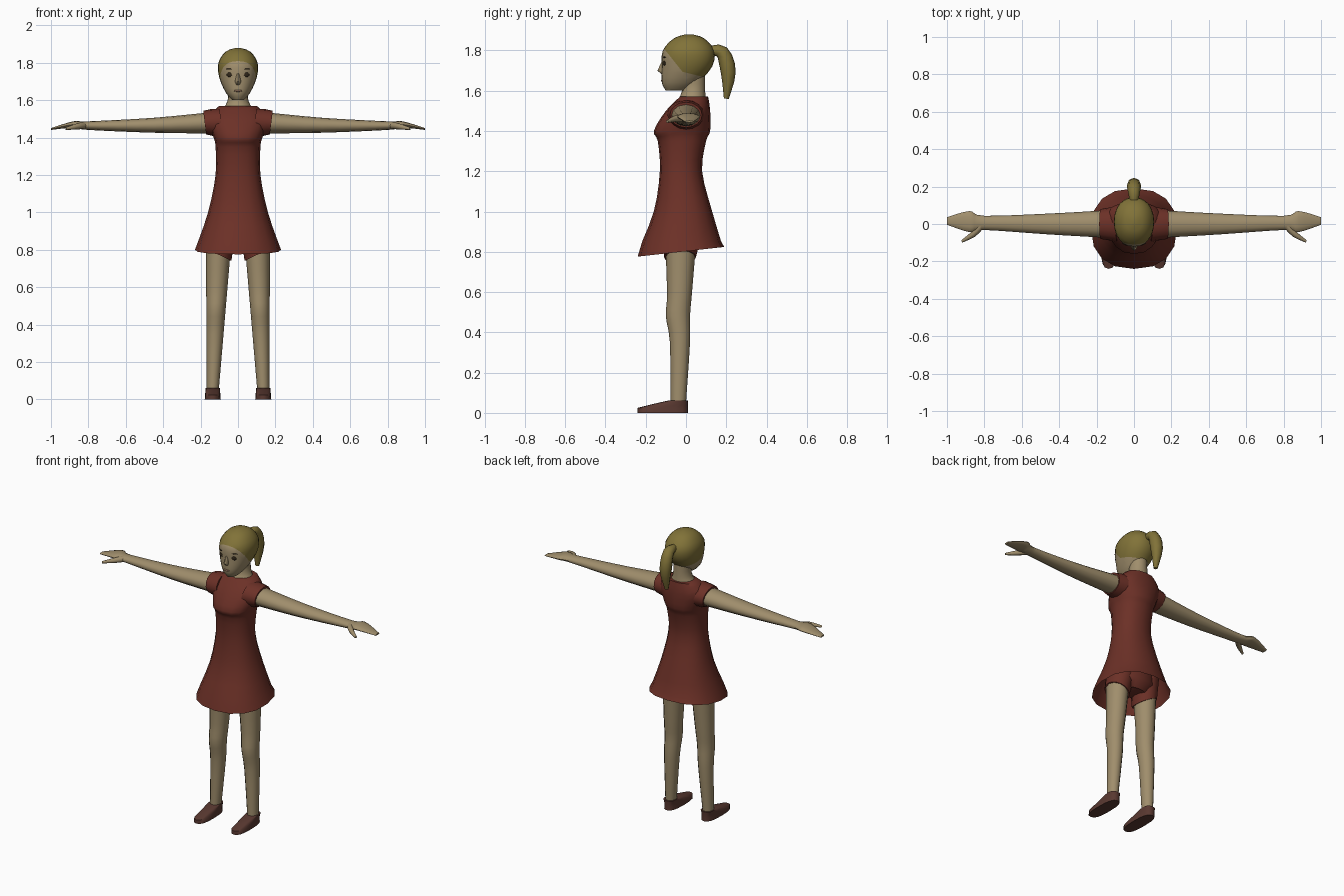
import bpy
import bmesh
import math
from mathutils import Vector

cube = bpy.data.objects.get("Cube")
if cube:
    bpy.data.objects.remove(cube)


def material(name, red, green, blue):
    mat = bpy.data.materials.new(name)
    mat.use_nodes = True
    colour = (red, green, blue, 1)
    mat.diffuse_color = colour
    mat.node_tree.nodes["Principled BSDF"].inputs["Base Color"].default_value = colour
    return mat


SKIN = material("skin", .35, .27, .15)
HAIR = material("blonde hair", .22, .17, .04)
CLOTH = material("dark red cloth", .15, .03, .02)
LEATHER = material("brown leather", .1, .04, .03)
DARK = material("dark brown", .03, .02, .01)
LIP = material("lip", .29, .17, .11)


def smooth_rows(rows, steps=3):
    """Pass a smooth spline through a few rows of measurements."""
    keys = [Vector(row) for row in rows]
    keys = [keys[0]] + keys + [keys[-1]]
    result = []
    for before, start, end, after in zip(keys, keys[1:], keys[2:], keys[3:]):
        leave, arrive = (end - before) / 2, (after - start) / 2
        for step in range(steps):
            t = step / steps
            ease = t * t * (3 - 2 * t)
            result.append(start.lerp(end, ease) + leave * t * (1 - t) ** 2
                          - arrive * t * t * (1 - t))
    return result + [keys[-1]]


def ring(centre, across, along, sides=16, power=1):
    """Closed ellipse around a centre; a power under one squares it off."""
    def bend(value):
        return math.copysign(abs(value) ** power, value)
    centre, across, along = Vector(centre), Vector(across), Vector(along)
    angles = [math.tau * i / sides for i in range(sides)]
    return [centre + across * bend(math.cos(a)) + along * bend(math.sin(a))
            for a in angles]


def level(z, width, front, back, x=0, tilt=(0, 0), **shape):
    """Horizontal cross-section from its half width, front y and back y."""
    return ring((x, (front + back) / 2, z), (width, 0, tilt[0]),
                (0, (back - front) / 2, tilt[1]), **shape)


def select_only(obj):
    bpy.ops.object.select_all(action="DESELECT")
    obj.select_set(True)
    bpy.context.view_layer.objects.active = obj


def finish(name, bm, *materials):
    mesh = bpy.data.meshes.new(name)
    bm.to_mesh(mesh)
    bm.free()
    obj = bpy.data.objects.new(name, mesh)
    bpy.context.collection.objects.link(obj)
    for mat in materials:
        mesh.materials.append(mat)
    select_only(obj)
    bpy.ops.object.shade_smooth_by_angle(angle=math.radians(50))


def skin_rings(rings, open_start=False):
    """Join consecutive rings with quads and close the ends."""
    bm = bmesh.new()
    loops = [[bm.verts.new(point) for point in points] for points in rings]
    for low, high in zip(loops, loops[1:]):
        for i in range(len(low)):
            bm.faces.new((low[i - 1], low[i], high[i], high[i - 1]))
    if not open_start:
        bm.faces.new(loops[0])
    bm.faces.new(loops[-1])
    bmesh.ops.recalc_face_normals(bm, faces=bm.faces)
    return bm


def loft(name, mat, rings, **options):
    finish(name, skin_rings(rings, **options), mat)


def tube(name, mat, rows):
    """Round tapering tube along rows of x, y, z and radius."""
    curve = bpy.data.curves.new(name, "CURVE")
    curve.dimensions = "3D"
    curve.bevel_depth = 1
    curve.bevel_resolution = 2
    curve.use_fill_caps = True
    path = smooth_rows(rows)
    spline = curve.splines.new("POLY")
    spline.points.add(len(path) - 1)
    for point, (x, y, z, radius) in zip(spline.points, path):
        point.co = (x, y, z, 1)
        point.radius = radius
    curve.materials.append(mat)
    obj = bpy.data.objects.new(name, curve)
    bpy.context.collection.objects.link(obj)
    select_only(obj)
    bpy.ops.object.convert(target="MESH")
    bpy.ops.object.shade_smooth_by_angle(angle=math.radians(50))


def blob(name, mat, centre, size, turn=0):
    """Small ellipsoid for a facial detail."""
    bpy.ops.mesh.primitive_uv_sphere_add(segments=12, ring_count=8, radius=1,
                                         location=centre, rotation=(0, 0, turn))
    obj = bpy.context.object
    obj.name = name
    obj.scale = size
    obj.data.materials.append(mat)
    bpy.ops.object.shade_smooth()


# Dress: flared skirt with a hem rising to the back, waist, bust, shoulders
profile = smooth_rows([(.8, .23, -.24, .19), (1, .16, -.16, .13), (1.2, .12, -.13, .08),
                       (1.35, .12, -.14, .1), (1.4, .13, -.16, .12),
                       (1.5, .16, -.1, .12), (1.57, .1, -.03, .11)])
hem = level(*profile[0], tilt=(0, .024), power=.85)
loft("dress", CLOTH, [hem] + [level(*row, power=.88) for row in profile[1:]],
     open_start=True)

# Seat of the shorts under the skirt
loft("shorts_seat", CLOTH, [level(.8, .09, -.07, .05), level(.85, .14, -.1, .09),
                            level(1, .14, -.12, .1)])

# Neck
loft("neck", SKIN, [level(*row) for row in smooth_rows(
    [(1.54, .09, -.05, .1), (1.6, .055, -.02, .095), (1.7, .055, -.03, .095)])])

# Head, cut along the hairline so that the hair has a clean edge
head = skin_rings([level(*row, sides=24, power=.93) for row in smooth_rows(
    [(1.6, .03, -.1, 0), (1.64, .065, -.12, .06), (1.72, .1, -.12, .13),
     (1.8, .105, -.115, .14), (1.86, .065, -.06, .09), (1.88, .01, 0, .03)])])
hairline = [(Vector((0, -.11, 1.81)), Vector((0, 1.25, 1))),
            (Vector((0, -.04, 1.7)), Vector((0, .25, 1)))]
for point, normal in hairline:
    bmesh.ops.bisect_plane(head, geom=head.verts[:] + head.edges[:] + head.faces[:],
                           plane_co=point, plane_no=normal)
for face in head.faces:
    middle = face.calc_center_median()
    face.material_index = int(all((middle - point).dot(normal) > 0
                                  for point, normal in hairline))
finish("head", head, SKIN, HAIR)

# Drooping ponytail
tube("ponytail", HAIR, [(0, .11, 1.8, .02), (0, .18, 1.79, .034),
                        (0, .21, 1.69, .037), (0, .2, 1.56, .012)])

# Nose and mouth
loft("nose", SKIN, [level(1.68, .012, -.12, -.1, sides=8),
                    level(1.7, .016, -.142, -.1, sides=8),
                    level(1.75, .007, -.118, -.1, sides=8)])
blob("mouth", LIP, (0, -.118, 1.65), (.022, .006, .006))

for side, s in (("left", 1), ("right", -1)):
    # Eye and brow
    blob(side + "_eye", DARK, (s * .046, -.108, 1.736), (.016, .005, .012), s * .35)
    blob(side + "_brow", DARK, (s * .047, -.108, 1.766), (.02, .004, .003), s * .35)

    # Cap sleeve with a rim leaning inward below the arm
    loft(side + "_sleeve", CLOTH, [
        ring((s * x, 0, 1.48), (0, depth, 0), (s * .008, 0, height))
        for x, depth, height in ((.09, .095, .075), (.14, .086, .072), (.178, .08, .063))])

    # Arm running into a flat mitten hand
    loft(side + "_arm", SKIN, [
        ring((s * x, y, z), (0, depth, 0), (0, 0, height), sides=12)
        for x, y, z, depth, height in smooth_rows([
            (.12, 0, 1.48, .075, .058), (.45, 0, 1.466, .056, .04),
            (.8, .006, 1.464, .038, .023), (.88, .013, 1.47, .056, .017),
            (1, .016, 1.446, .02, .005)], steps=4)])
    tube(side + "_thumb", SKIN, [(s * .82, -.01, 1.465, .02), (s * .86, -.055, 1.46, .016),
                                 (s * .92, -.093, 1.447, .007)])

    # Leg, leaning outward and narrowing to the ankle
    loft(side + "_leg", SKIN, [
        level(z, .03 + .045 * z, front, back, x=s * (.137 - .04 * z), sides=12)
        for z, front, back in smooth_rows([(.05, -.076, 0), (.35, -.08, .02),
                                           (.48, -.1, .02), (.6, -.094, .03),
                                           (.9, -.105, .055)])])

    # Leg of the shorts, its hem lower on the inner thigh
    loft(side + "_shorts_leg", CLOTH, [
        level(.775, .071, -.11, .05, x=s * .106, tilt=(s * .034, 0)),
        level(.92, .08, -.11, .085, x=s * .09)])

    # Shoe with a flat sole and wedge-shaped toe
    loft(side + "_shoe", LEATHER, [
        level(z, .043 - z / 12, toe, .01, x=s * .135, power=.75)
        for z, toe in ((0, -.24), (.025, -.24), (.045, -.16), (.062, -.085))])
